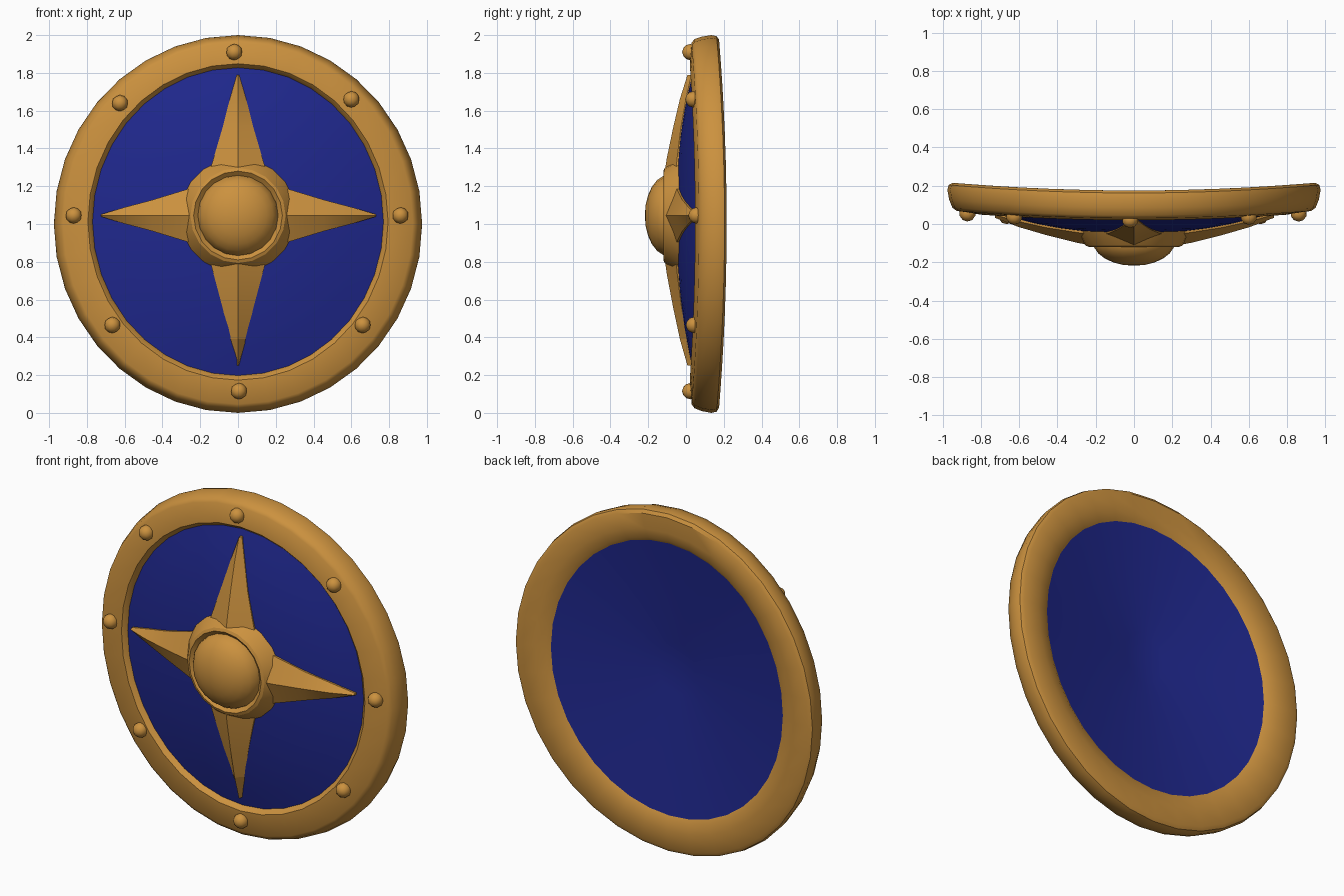
import bpy, bmesh, math
from mathutils import Vector

cube = bpy.data.objects.get("Cube")
if cube:
    bpy.data.objects.remove(cube, do_unlink=True)


def material(name, rgb):
    m = bpy.data.materials.new(name)
    m.use_nodes = True
    m.diffuse_color = (*rgb, 1)
    m.node_tree.nodes["Principled BSDF"].inputs["Base Color"].default_value = (*rgb, 1)
    return m


GOLD = material("gold", (0.60, 0.285, 0.049))
BLUE = material("royal blue", (0.014, 0.021, 0.27))
HUB_Z = 1.045


def bow(x):
    """The whole shield bends backward toward its left and right edges."""
    return 0.045 * x * x


def dish(r):
    """Front depth of the domed panel at a distance from the middle."""
    return 0.05 - 0.105 * (1 - min(r / 0.8, 1) ** 2)


def finish(name, bm, mat, angle=35):
    bmesh.ops.remove_doubles(bm, verts=bm.verts, dist=0.0005)
    bmesh.ops.recalc_face_normals(bm, faces=bm.faces)
    mesh = bpy.data.meshes.new(name)
    bm.to_mesh(mesh)
    bm.free()
    mesh.materials.append(mat)
    ob = bpy.data.objects.new(name, mesh)
    bpy.context.collection.objects.link(ob)
    bpy.ops.object.select_all(action="DESELECT")
    ob.select_set(True)
    bpy.context.view_layer.objects.active = ob
    bpy.ops.object.shade_smooth_by_angle(angle=math.radians(angle))


def bridge(bm, rings, closed):
    """Join neighbouring rings of vertices with quads."""
    pairs = list(zip(rings, rings[1:]))
    if closed:
        pairs.append((rings[-1], rings[0]))
    for a, b in pairs:
        for i in range(len(a)):
            j = (i + 1) % len(a)
            bm.faces.new((a[i], a[j], b[j], b[i]))


def oval_point(f, y, t):
    """Point on the slightly tall oval outline; f = 1 is the outer edge."""
    x = 0.975 * f * math.cos(t)
    rz = f * (1.15 - 0.15 * f)
    return Vector((x, y + bow(x), 1 + 0.06 * (1 - f) + rz * math.sin(t)))


def round_point(r, y, t):
    return Vector((r * math.cos(t), y, HUB_Z + r * math.sin(t)))


def lathe(name, profile, mat, point, sides, closed, angle=35):
    bm = bmesh.new()
    rings = [[bm.verts.new(point(r, y, math.tau * i / sides)) for i in range(sides)]
             for r, y in profile]
    bridge(bm, rings, closed)
    finish(name, bm, mat, angle)


# Rim, with an outer side that flares toward the back
lathe("rim", [(0.815, 0.02), (0.95, 0.03), (0.973, 0.045), (0.99, 0.085), (1, 0.135),
              (0.993, 0.162), (0.97, 0.175), (0.86, 0.175), (0.80, 0.166),
              (0.765, 0.146), (0.775, 0.10), (0.79, 0.045)],
      GOLD, oval_point, 36, True)

# Domed panel, with a shallow hollow back
steps = [i / 6 for i in range(7)]
front = [(0.81 * s, dish(0.8 * s)) for s in steps]
back = [(0.80 * s, 0.07 + 0.085 * s) for s in reversed(steps)]
lathe("panel", front + back, BLUE, oval_point, 36, False)

# Hub collar and central dome
lathe("hub", [(0.315, -0.02), (0.30, -0.05), (0.252, -0.113), (0.235, -0.12),
              (0.212, -0.10), (0.2, -0.02)], GOLD, round_point, 20, True, 30)
dome = [(0.215 * math.cos(a), -0.09 - 0.128 * math.sin(a))
        for a in (math.pi / 2 * i / 6 for i in range(7))]
lathe("dome", [(0, -0.03), (0.215, -0.03)] + dome, GOLD, round_point, 20, False)


# Ridged star arms: stations are (share of length, half width, ridge depth)
def star_arm(name, direction, length):
    side = Vector((direction.z, 0, -direction.x))
    bm = bmesh.new()
    rings = []
    for s, w, ridge in [(0, 0.15, -0.112), (0.13, 0.13, -0.102),
                        (0.45, 0.082, -0.068), (0.75, 0.043, -0.032),
                        (1, 0.006, 0.008)]:
        r = 0.235 + s * (length - 0.235)
        base = dish(r)
        ring = []
        for u, y in [(-1, base + 0.03), (-1, base - 0.008), (0, min(ridge, base - 0.012)),
                     (1, base - 0.008), (1, base + 0.03)]:
            p = direction * r + side * (u * w)
            ring.append(bm.verts.new((p.x, y + bow(p.x), HUB_Z + p.z)))
        rings.append(ring)
    bridge(bm, rings, False)
    bm.faces.new(rings[0])
    bm.faces.new(rings[-1])
    finish(name, bm, GOLD, 20)


for name, x, z, length in [("top", 0, 1, 0.745), ("bottom", 0, -1, 0.795),
                           ("left", 1, 0, 0.73), ("right", -1, 0, 0.725)]:
    star_arm(name + "_star_arm", Vector((x, 0, z)), length)

# Rivets around the rim
rivets = [(-0.02, 1.91), (0.6, 1.66), (0.86, 1.045), (0.66, 0.465),
          (0.005, 0.115), (-0.665, 0.465), (-0.87, 1.045), (-0.625, 1.64)]
for n, (x, z) in enumerate(rivets, 1):
    bm = bmesh.new()
    bmesh.ops.create_icosphere(bm, subdivisions=2, radius=0.043)
    bmesh.ops.translate(bm, verts=bm.verts, vec=(x, 0.022 + bow(x), z))
    finish(f"rivet_{n}", bm, GOLD, 30)
